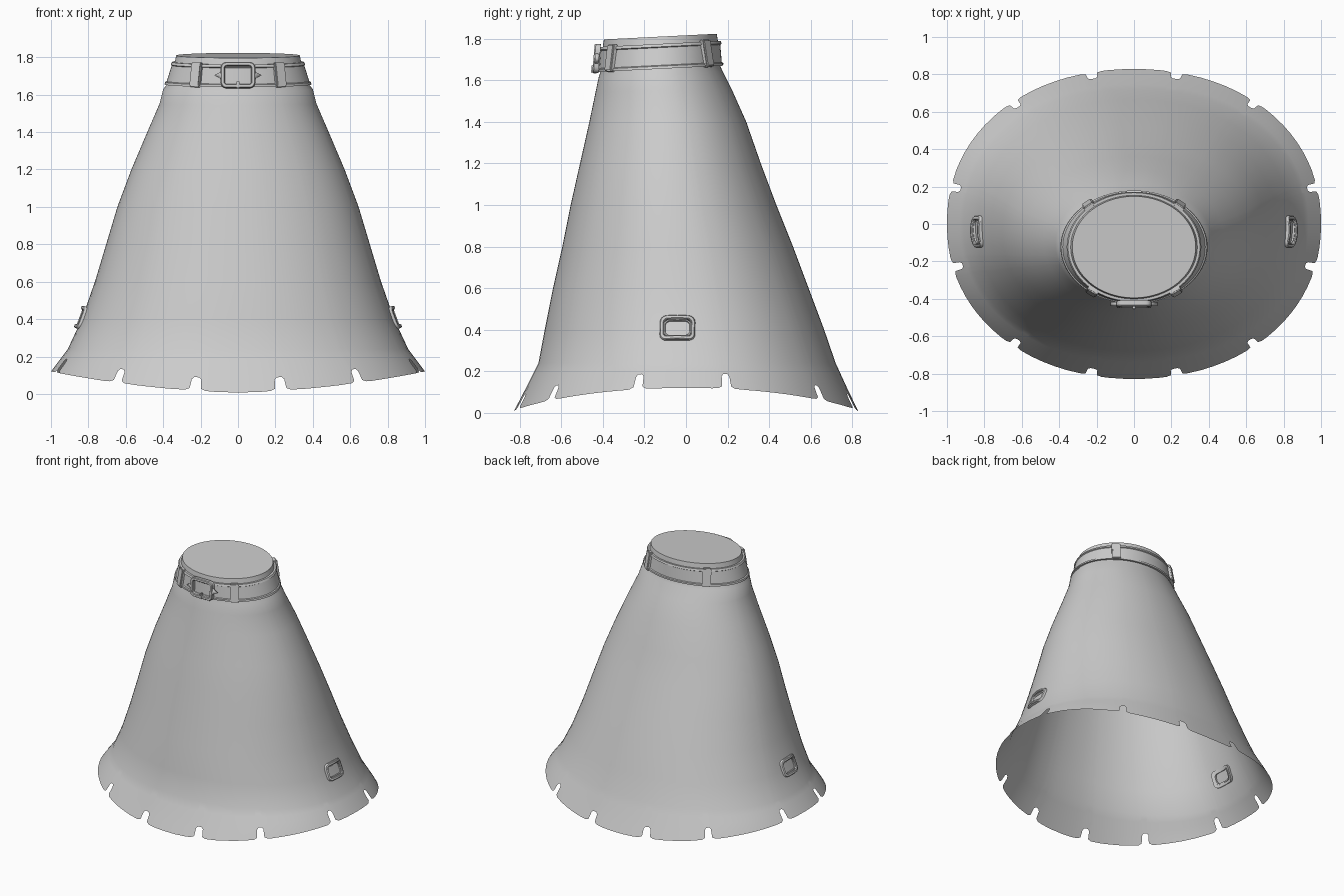
import bpy, bmesh
from math import sin, cos, pi, radians, copysign
from mathutils import Vector, Matrix

cube = bpy.data.objects.get("Cube")
if cube:
    bpy.data.objects.remove(cube, do_unlink=True)

grey = bpy.data.materials.new("plain grey")
grey.use_nodes = True
grey.diffuse_color = (0.6, 0.6, 0.6, 1)
grey.node_tree.nodes["Principled BSDF"].inputs["Base Color"].default_value = (0.6, 0.6, 0.6, 1)

# Cloth profile: height, half width, front y, back y
PROFILE = [
    (1.81, .33, -.395, .148), (1.78, .337, -.40, .153), (1.66, .375, -.41, .163),
    (1.63, .40, -.42, .175), (1.55, .42, -.435, .22), (1.4, .485, -.465, .29),
    (1.2, .57, -.51, .36), (1.0, .645, -.555, .435), (.8, .705, -.595, .515),
    (.6, .765, -.64, .59), (.4, .835, -.68, .665), (.24, .91, -.71, .72),
    (.12, 1.0, -.77, .775), (0, 1.07, -.833, .833)]


def section(z):
    for a, b in zip(PROFILE, PROFILE[1:]):
        if z >= b[0] or b is PROFILE[-1]:
            f = (z - a[0]) / (b[0] - a[0])
            return [p + (q - p) * f for p, q in zip(a[1:], b[1:])]


def cloth(t, z, out=0.0):
    """Point on the cloth at angle t and height z, pushed outward."""
    rx, front, back = section(z)
    power = 1 - .08 * max(0, 1 - z / 1.6)
    c, s = (copysign(abs(v) ** power, v) for v in (cos(t), sin(t)))
    y = (front + back) / 2 + ((back - front) / 2 + out) * s
    tilt = .05 * (y + .12) * min(1, max(0, (z - 1.5) / .13))
    return Vector(((rx + out) * c, y, z + tilt))


def finish(name, bm, angle=35):
    bmesh.ops.recalc_face_normals(bm, faces=bm.faces)
    mesh = bpy.data.meshes.new(name)
    bm.to_mesh(mesh)
    bm.free()
    mesh.materials.append(grey)
    ob = bpy.data.objects.new(name, mesh)
    bpy.context.collection.objects.link(ob)
    bpy.ops.object.select_all(action='DESELECT')
    ob.select_set(True)
    bpy.context.view_layer.objects.active = ob
    bpy.ops.object.shade_smooth_by_angle(angle=radians(angle))
    return ob


def loft(name, rings, angle=35, cap=False, closed=False):
    """Join closed rings of points into a surface."""
    bm = bmesh.new()
    rows = [[bm.verts.new(p) for p in ring] for ring in rings]
    if cap:
        bm.faces.new(rows[0])
    pairs = list(zip(rows, rows[1:])) + ([(rows[-1], rows[0])] if closed else [])
    n = len(rows[0])
    for a, b in pairs:
        for i in range(n):
            j = (i + 1) % n
            bm.faces.new((a[i], b[i], b[j], a[j]))
    return finish(name, bm, angle)


# Hem columns: plain ones every few degrees, plus six around each notch
NOTCHES = []
for d in (13, 53, 79):
    NOTCHES += [d, 180 - d, 180 + d + (3 if d < 20 else 0), 360 - d - (3 if d < 20 else 0)]
columns = [(a, 0) for a in range(0, 360, 4)
           if min(abs(a - n) for n in NOTCHES) > 3.2]
for n in NOTCHES:
    for side in (-1, 1):
        columns += [(n + side * 2.9, .002), (n + side * 1.6, .012),
                    (n + side * 1.4, .06), (n + side * .7, .072)]
columns.sort()


def hem(angle, lift):
    return .008 + .112 * abs(cos(radians(angle))) ** 1.5 + lift


# Skirt with a closed top
rings = [[cloth(radians(a), row[0]) for a, _ in columns] for row in PROFILE[:-2]]
for f in (.75, .5, .25, 0):
    rings.append([cloth(radians(a), hem(a, l) + (.24 - hem(a, l)) * f) for a, l in columns])
loft("skirt", rings, 40, cap=True)

# Belt with raised edges
BAND = [(1.655, 0), (1.655, .014), (1.668, .017), (1.672, .010),
        (1.757, .010), (1.761, .017), (1.775, .014), (1.775, 0)]
loft("belt", [[cloth(2 * pi * i / 72, z, o) for i in range(72)] for z, o in BAND], closed=True)


def basis(origin, across, up):
    """Matrix with local x across, y up and z outward."""
    across = across.normalized()
    normal = across.cross(up).normalized()
    m = Matrix((across, normal.cross(across), normal)).transposed().to_4x4()
    m.translation = origin
    return m


def on_cloth(t, z, out):
    e = .02
    return basis(cloth(t, z, out), cloth(t + e, z) - cloth(t - e, z),
                 cloth(t, z + e) - cloth(t, z - e))


def box(name, m, size, bevel=.006):
    bm = bmesh.new()
    bmesh.ops.create_cube(bm, size=1)
    bmesh.ops.scale(bm, vec=size, verts=bm.verts)
    bmesh.ops.bevel(bm, geom=bm.edges[:], offset=bevel, segments=2, affect='EDGES')
    bm.transform(m)
    return finish(name, bm)


def rounded(w, h, r):
    """Rounded rectangle with subdivided straight sides."""
    pts = []
    for k, (sx, sy) in enumerate(((1, 1), (-1, 1), (-1, -1), (1, -1))):
        for i in range(5):
            a = (k + i / 4) * pi / 2
            pts.append(Vector((sx * (w / 2 - r) + r * cos(a), sy * (h / 2 - r) + r * sin(a), 0)))
    out = []
    for i, p in enumerate(pts):
        q = pts[(i + 1) % len(pts)]
        out += [p.lerp(q, j / 4) for j in range(4)] if i % 5 == 4 else [p]
    return out


def frame(name, m, w, h, bar, depth, bend=0):
    """Rounded buckle frame with a chamfered bar, bent across its width."""
    rings = []
    for inset, z in ((0, -1), (0, .6), (.2, 1), (.8, 1), (1, .6), (1, -1)):
        ring = rounded(w - 2 * bar * inset, h - 2 * bar * inset, .03 - bar * inset * .8)
        for p in ring:
            p.z = z * depth / 2 - bend * p.x ** 2
        rings.append([m @ p for p in ring])
    loft(name, rings, closed=True)


# Belt loops
for name, deg in (("back_left", 49), ("back_right", 131), ("front_right", 233), ("front_left", 307)):
    box(name + "_belt_loop", on_cloth(radians(deg), 1.718, .013), (.062, .132, .032))

# Front buckle: frame, prong and pointed side ornaments
front = on_cloth(-pi / 2, 1.72, .025)
frame("front_buckle", front, .185, .14, .022, .03)
box("buckle_prong", front @ Matrix.Translation((0, -.052, .006)), (.014, .04, .03), .003)
for name, s in (("left", 1), ("right", -1)):
    tip = [(.085, .036), (.098, .014), (.126, 0), (.098, -.014), (.085, -.036)]
    rings = [[front @ Vector((s * x, y, z)) for x, y in tip] for z in (-.012, .008)]
    ob = loft(name + "_buckle_point", rings)
    bm = bmesh.new()
    bm.from_mesh(ob.data)
    bmesh.ops.holes_fill(bm, edges=bm.edges)
    bmesh.ops.recalc_face_normals(bm, faces=bm.faces)
    bm.to_mesh(ob.data)
    bm.free()

# Side buckles near the hem
for name, t in (("left", -.04 + 2 * pi), ("right", pi + .04)):
    place = on_cloth(t, .41, .012)
    frame(name + "_side_buckle", place, .17, .125, .02, .028, 2.5)
    frame(name + "_side_buckle_lining", place @ Matrix.Translation((0, 0, -.008)),
          .135, .09, .009, .02, 2.5)
